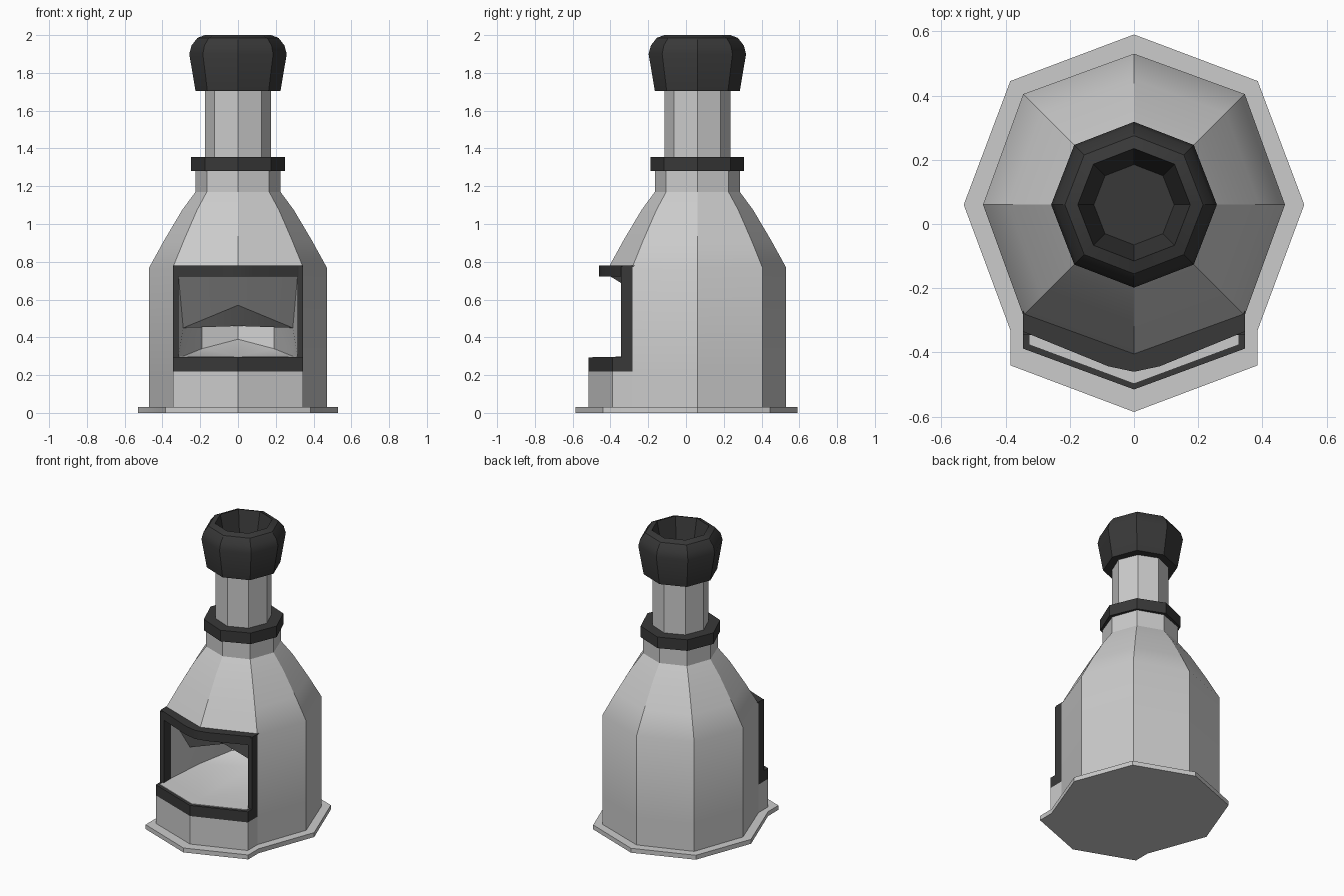
import bpy, bmesh, math
from mathutils import Vector

if "Cube" in bpy.data.objects:
    bpy.data.objects.remove(bpy.data.objects["Cube"])

AXIS_Y = 0.06  # the round parts share an axis slightly behind the middle


def material(name, value):
    m = bpy.data.materials.new(name)
    m.diffuse_color = (value, value, value, 1)
    m.use_nodes = True
    m.node_tree.nodes["Principled BSDF"].inputs["Base Color"].default_value = m.diffuse_color
    return m


LIGHT = material("light grey plaster", 0.6)
DARK = material("charcoal trim", 0.04)


def finish(bm, name, mat, recalc=True):
    if recalc:
        bmesh.ops.recalc_face_normals(bm, faces=bm.faces)
    mesh = bpy.data.meshes.new(name)
    bm.to_mesh(mesh)
    bm.free()
    mesh.materials.append(mat)
    ob = bpy.data.objects.new(name, mesh)
    bpy.context.collection.objects.link(ob)
    bpy.ops.object.select_all(action='DESELECT')
    ob.select_set(True)
    bpy.context.view_layer.objects.active = ob
    bpy.ops.object.shade_smooth_by_angle(angle=math.radians(30))
    return ob


def octagon_lathe(name, profile, mat, diagonal=1.0, skip=lambda side, level: False):
    """Stack eight-sided rings given as (radius, height), capped at both ends."""
    bm = bmesh.new()
    rings = []
    for r, z in profile:
        ring = []
        for i in range(8):
            a = i * math.pi / 4
            k = r * (diagonal if i % 2 else 1)
            ring.append(bm.verts.new((k * math.cos(a), AXIS_Y + k * math.sin(a), z)))
        rings.append(ring)
    for n, (lo, hi) in enumerate(zip(rings, rings[1:])):
        for i in range(8):
            if not skip(i, n):
                j = (i + 1) % 8
                bm.faces.new((lo[i], lo[j], hi[j], hi[i]))
    bm.faces.new(rings[0][::-1])
    bm.faces.new(rings[-1])
    return finish(bm, name, mat)


def prism(name, outline, z0, z1, mat):
    bm = bmesh.new()
    face = bm.faces.new([bm.verts.new((x, y, z0)) for x, y in outline])
    ext = bmesh.ops.extrude_face_region(bm, geom=[face])
    for v in ext["geom"]:
        if isinstance(v, bmesh.types.BMVert):
            v.co.z = z1
    return finish(bm, name, mat)


def mirrored(half):
    """Complete an outline running from the right side to the x = 0 line."""
    return half + [(-x, y) for x, y in reversed(half) if x > 0]


# Base plate with the stepped front
prism("base_plate", [(0, 0.59)] + mirrored([(0.385, 0.445), (0.53, 0.06), (0.385, -0.33),
      (0.385, -0.44), (0, -0.585)]), 0, 0.03, LIGHT)

# Body with the two front sides left open at the firebox
octagon_lathe("body", [(0.47, 0.03), (0.47, 0.22), (0.47, 0.77), (0.39, 0.915),
              (0.295, 1.075), (0.225, 1.17), (0.225, 1.285)], LIGHT, 1.037,
              skip=lambda side, level: level == 1 and side in (5, 6))

# Chimney
octagon_lathe("collar", [(0.248, 1.28), (0.248, 1.355)], DARK)
octagon_lathe("chimney_pipe", [(0.175, 1.35), (0.175, 1.72)], LIGHT)
octagon_lathe("chimney_cap", [(0.225, 1.705), (0.258, 1.90), (0.246, 1.945), (0.215, 1.985),
              (0.175, 2.0), (0.125, 1.76)], DARK, 1.02)

# Projecting hearth
hearth = mirrored([(0.345, -0.25), (0.345, -0.388), (0, -0.515)])
prism("hearth_block", hearth, 0.03, 0.22, LIGHT)
prism("hearth_sill", hearth, 0.22, 0.292, DARK)
prism("hearth_floor", mirrored([(0.325, -0.25), (0.325, -0.375), (0, -0.496)]), 0.289, 0.296, LIGHT)

# Opening frame
prism("lintel", mirrored([(0.345, -0.27), (0.345, -0.335), (0.08, -0.443), (0, -0.46)])
      + [(0, -0.395)], 0.722, 0.78, DARK)
for side, label in ((-1, "left"), (1, "right")):
    prism(label + "_jamb", [(side * x, y) for x, y in
          ((0.315, -0.27), (0.345, -0.27), (0.345, -0.345), (0.315, -0.345))], 0.22, 0.775, DARK)

# Firebox lining: floor, back wall, vault and throat, as (centre y, z), (side x, y, z)
stations = [((-0.40, 0.297), (0.315, -0.27, 0.297)),
            ((0.15, 0.30), (0.29, 0.0, 0.30)),
            ((0.27, 0.39), (0.19, 0.20, 0.34)),
            ((0.30, 0.46), (0.19, 0.20, 0.46)),
            ((-0.15, 0.57), (0.29, -0.10, 0.45)),
            ((-0.40, 0.722), (0.315, -0.27, 0.722))]
bm = bmesh.new()
mid = [bm.verts.new((0, y, z)) for (y, z), _ in stations]
for s in (-1, 1):
    edge = [bm.verts.new((s * x, y, z)) for _, (x, y, z) in stations]
    for k in range(5):
        bm.faces.new((mid[k], mid[k + 1], edge[k + 1], edge[k]))
    bm.faces.new((edge[0], edge[1], edge[4], edge[5]))
    bm.faces.new((edge[1], edge[2], edge[3], edge[4]))
inside = Vector((0, -0.1, 0.42))
for f in bm.faces:
    f.normal_update()
    if f.normal.dot(inside - f.calc_center_median()) < 0:
        f.normal_flip()
finish(bm, "firebox_lining", LIGHT, recalc=False)
